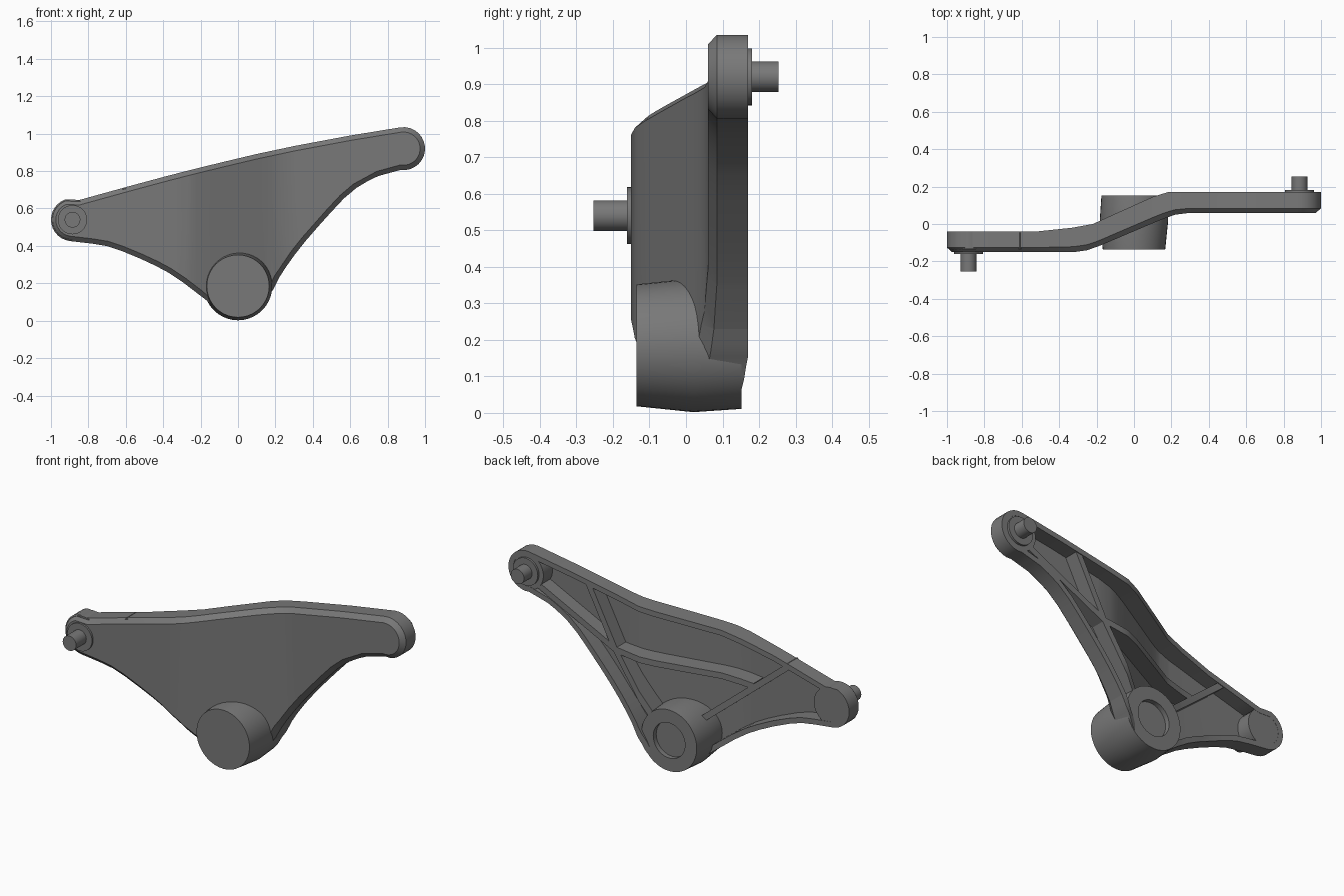
import bpy, bmesh, math
from mathutils import Vector

cube = bpy.data.objects.get("Cube")
if cube:
    bpy.data.objects.remove(cube, do_unlink=True)

grey = bpy.data.materials.new("dark_grey")
grey.use_nodes = True
grey.diffuse_color = (0.19, 0.19, 0.19, 1)
grey.node_tree.nodes["Principled BSDF"].inputs["Base Color"].default_value = grey.diffuse_color

# Stepped bend of the arm: front and back depth along x
FRONT = [(-0.32, -0.15), (-0.25, -0.14), (-0.18, -0.115), (0.15, 0.025), (0.22, 0.05), (0.3, 0.06)]
BACK = [(-0.52, -0.04), (-0.33, -0.02), (-0.22, 0.0), (-0.1, 0.055), (0.1, 0.145), (0.18, 0.17)]
HUB = (0, 0.185)
PIN_R = (0.885, 0.92)
PIN_L = (-0.885, 0.54)


def depth(curve, x):
    if x <= curve[0][0]:
        return curve[0][1]
    for (x0, y0), (x1, y1) in zip(curve, curve[1:]):
        if x <= x1:
            return y0 + (y1 - y0) * (x - x0) / (x1 - x0)
    return curve[-1][1]


def finish(name, bm):
    bmesh.ops.recalc_face_normals(bm, faces=bm.faces)
    mesh = bpy.data.meshes.new(name)
    bm.to_mesh(mesh)
    bm.free()
    mesh.materials.append(grey)
    ob = bpy.data.objects.new(name, mesh)
    bpy.context.collection.objects.link(ob)
    bpy.ops.object.select_all(action='DESELECT')
    ob.select_set(True)
    bpy.context.view_layer.objects.active = ob
    bpy.ops.object.shade_smooth_by_angle(angle=math.radians(28))
    return ob


def loft(loops):
    """Skin a stack of equal loops of (x, y, z) and cap both ends."""
    bm = bmesh.new()
    rings = [[bm.verts.new(p) for p in loop] for loop in loops]
    n = len(rings[0])
    for a, b in zip(rings, rings[1:]):
        for i in range(n):
            j = (i + 1) % n
            bm.faces.new((a[i], a[j], b[j], b[i]))
    bm.faces.new(rings[0])
    bm.faces.new(rings[-1])
    return bm


def bent(name, layers):
    """Loft layers of (outline, level), level 0 = front and 1 = back, then bend."""
    bm = loft([[(x, v, z) for x, z in outline] for outline, v in layers])
    bmesh.ops.triangulate(bm, faces=bm.faces)
    for x in sorted({k[0] for k in FRONT + BACK}):
        bmesh.ops.bisect_plane(bm, geom=bm.verts[:] + bm.edges[:] + bm.faces[:],
                               plane_co=(x, 0, 0), plane_no=(1, 0, 0))
    for v in bm.verts:
        f, b = depth(FRONT, v.co.x), depth(BACK, v.co.x)
        v.co.y = f + (b - f) * v.co.y
    return finish(name, bm)


def arc(centre, r, a0, a1, n):
    angles = [math.radians(a0 + (a1 - a0) * i / (n - 1)) for i in range(n)]
    return [(centre[0] + r * math.cos(a), centre[1] + r * math.sin(a)) for a in angles]


def circle(centre, r, n=40):
    return arc(centre, r, 0, 360, n + 1)[:-1]


def turned(name, centre, profile):
    """Round part along y from (y, radius) steps."""
    return finish(name, loft([[(x, y, z) for x, z in circle(centre, r)] for y, r in profile]))


def inset(points, d):
    result = []
    for i, p in enumerate(points):
        p = Vector(p)
        e0 = (p - Vector(points[i - 1])).normalized()
        e1 = (Vector(points[(i + 1) % len(points)]) - p).normalized()
        n = Vector((-e0.y - e1.y, e0.x + e1.x)).normalized()
        q = p + n * d / max(0.6, n.dot(Vector((-e0.y, e0.x))))
        result.append((q.x, q.y))
    return result


def soften(points):
    """Round an open run of points by corner cutting, keeping its ends."""
    out = [points[0]]
    for a, b in zip(points, points[1:]):
        for t in (0.25, 0.75):
            out.append((a[0] + (b[0] - a[0]) * t, a[1] + (b[1] - a[1]) * t))
    return out + [points[-1]]


# Outline of the crank arm, counter-clockwise from the low end
lower_left = [(-0.78, 0.412), (-0.675, 0.395), (-0.475, 0.312), (-0.34, 0.24), (-0.17, 0.11)]
lower_right = [(0.19, 0.17), (0.23, 0.25), (0.33, 0.39), (0.46, 0.54), (0.6, 0.69), (0.73, 0.768), (0.81, 0.79)]
upper = [(0.6, 0.99), (0.2, 0.915), (-0.2, 0.82), (-0.47, 0.75), (-0.85, 0.645)]
outline = (arc(PIN_L, 0.115, 110, 262, 14) + soften(lower_left)
           + arc(HUB, 0.172, 222, 340, 10) + soften(lower_right)
           + arc(PIN_R, 0.115, -98, 98, 16) + soften(upper))

# Arm shell: chamfered front, rim, open pocket at the back
bent("arm_shell", [(inset(outline, 0.026), 0), (outline, 0.22), (outline, 1),
                   (inset(outline, 0.03), 1), (inset(outline, 0.03), 0.24)])

# Solid ends of the arm
bent("upper_end_boss", [(circle(PIN_R, 0.105), 0.15), (circle(PIN_R, 0.105), 0.99)])
bent("lower_end_boss", [(circle(PIN_L, 0.108), 0.15), (circle(PIN_L, 0.108), 0.99)])


# Stiffening ribs in the pocket
def rib(name, a, b, width=0.034):
    a, b = Vector(a), Vector(b)
    side = (b - a).normalized().orthogonal() * width / 2
    corners = [tuple(p) for p in (a + side, b + side, b - side, a - side)]
    bent(name, [(corners, 0.15), (corners, 0.96)])


node = (0.33, 0.62)
low_joint = (-0.4, 0.53)
rib("rib_top_to_node", (0.5, 0.95), node)
rib("rib_node_to_hub", node, (0.1, 0.27))
rib("rib_upper_end", (0.84, 0.87), node)
rib("rib_cross", node, low_joint)
rib("rib_hub_to_top", (-0.07, 0.25), (-0.62, 0.7))

# Pivot hub with shallow recess at the back
turned("pivot_hub", HUB, [(-0.135, 0.167), (0.02, 0.183), (0.152, 0.174),
                          (0.152, 0.1), (0.125, 0.1)])

# Pins with collars, one on each side
for name, centre, base, way in (("upper", PIN_R, 0.165, 1), ("lower", PIN_L, -0.145, -1)):
    collar = base + way * 0.016
    turned(name + "_pin", centre, [(base, 0.078), (collar, 0.078),
                                   (collar, 0.042), (way * 0.253, 0.042)])
